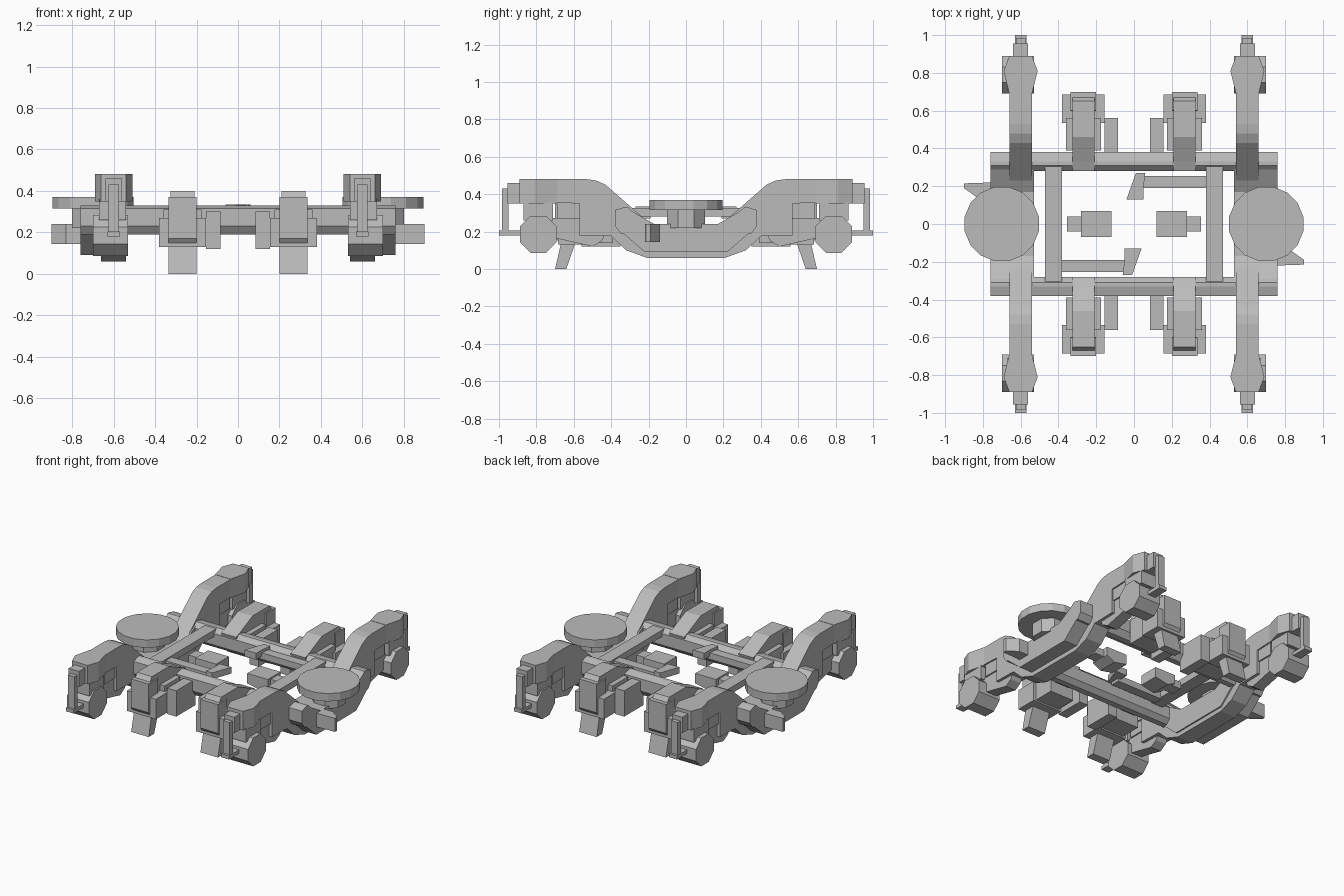
import bpy, bmesh, math
from mathutils import Vector

grey = bpy.data.materials.new("cast steel grey")
grey.diffuse_color = (0.5, 0.5, 0.5, 1)


def prism(name, pts, axis, a, b, sx=1, sy=1):
    """Extrude a 2D outline along an axis; sx/sy mirror the result."""
    bm = bmesh.new()

    def place(p, h):
        u, v = p
        x, y, z = {'x': (h, u, v), 'y': (u, h, v), 'z': (u, v, h)}[axis]
        return Vector((x * sx, y * sy, z))
    lo = [bm.verts.new(place(p, a)) for p in pts]
    hi = [bm.verts.new(place(p, b)) for p in pts]
    n = len(pts)
    bm.faces.new(lo)
    bm.faces.new(hi[::-1])
    for i in range(n):
        bm.faces.new((lo[i], hi[i], hi[(i + 1) % n], lo[(i + 1) % n]))
    bmesh.ops.recalc_face_normals(bm, faces=bm.faces)
    me = bpy.data.meshes.new(name)
    bm.to_mesh(me)
    bm.free()
    me.materials.append(grey)
    ob = bpy.data.objects.new(name, me)
    bpy.context.collection.objects.link(ob)
    return ob


def box(name, x0, x1, y0, y1, z0, z1, sx=1, sy=1):
    return prism(name, [(x0, y0), (x1, y0), (x1, y1), (x0, y1)], 'z', z0, z1, sx, sy)


def ring(n, cx, cy, r, off=0.5):
    return [(cx + r * math.cos((i + off) * math.tau / n),
             cy + r * math.sin((i + off) * math.tau / n)) for i in range(n)]


def both(half):
    """Complete an outline that is symmetric about the first coordinate."""
    return half + [(-u, v) for u, v in reversed(half)]


for sx in (1, -1):
    # swan-neck side frame
    prism("side_frame", both([(0.19, 0.24), (0.43, 0.45), (0.48, 0.473), (0.53, 0.48), (0.85, 0.48),
                              (0.85, 0.36), (0.57, 0.35), (0.57, 0.18), (0.40, 0.175),
                              (0.32, 0.10), (0.21, 0.06)]), 'x', 0.54, 0.66, sx)
    # wide trough under the air spring
    prism("spring_trough", both([(0.17, 0.24), (0.325, 0.33), (0.375, 0.29), (0.37, 0.22),
                                 (0.22, 0.09)]), 'x', 0.53, 0.76, sx)
    # air spring
    prism("air_spring", ring(16, 0.7, 0, 0.2), 'z', 0.315, 0.37, sx)
    prism("air_spring_base", ring(8, 0.7, 0, 0.11), 'z', 0.22, 0.32, sx)
    # longitudinal bar between the cross beams
    box("inner_bar", 0.38, 0.47, -0.31, 0.31, 0.28, 0.325, sx)
    # traction motor blocks in the middle
    prism("centre_block", [(0.12, 0.29), (0.28, 0.29), (0.28, 0.23), (0.22, 0.20), (0.12, 0.22)],
          'y', -0.07, 0.07, sx)
    box("centre_block_stub", 0.28, 0.355, -0.04, 0.04, 0.23, 0.28, sx)
    # parts repeated by half a turn: traction link, wedge and damper bracket
    box("traction_link", 0.03, 0.39, 0.19, 0.255, 0.27, 0.315, sx, sx)
    prism("traction_wedge", [(-0.04, 0.13), (0.05, 0.13), (0.05, 0.19), (0.06, 0.27), (0.01, 0.27)],
          'z', 0.29, 0.335, sx, sx)
    prism("damper_bracket", [(0.75, 0.14), (0.83, 0.14), (0.90, 0.19), (0.90, 0.215), (0.75, 0.22)],
          'z', 0.145, 0.24, sx, -sx)

    for sy in (1, -1):
        # end cap above each axle
        prism("frame_end_cap", [(0.54, 0.69), (0.51, 0.81), (0.54, 0.89), (0.66, 0.89),
                                (0.69, 0.81), (0.66, 0.69)], 'z', 0.35, 0.482, sx, sy)
        # axle box, its spring and control arm
        prism("axle_box", ring(8, 0.79, 0.185, 0.107), 'x', 0.53, 0.70, sx, sy)
        box("axle_spring", 0.54, 0.67, 0.71, 0.87, 0.26, 0.36, sx, sy)
        prism("control_arm", [(0.75, 0.27), (0.57, 0.28), (0.42, 0.21), (0.45, 0.15), (0.50, 0.12),
                              (0.72, 0.17)], 'x', 0.56, 0.64, sx, sy)
        box("arm_stop", 0.55, 0.65, 0.57, 0.69, 0.27, 0.36, sx, sy)
        # damper on the frame end
        box("damper_head", 0.56, 0.64, 0.86, 0.955, 0.35, 0.46, sx, sy)
        box("damper_rod", 0.575, 0.625, 0.95, 0.985, 0.19, 0.43, sx, sy)
        box("damper_foot", 0.57, 0.63, 0.86, 1.0, 0.18, 0.205, sx, sy)
        # brake unit: arm, housing, shoe
        prism("brake_arm", [(0.28, 0.32), (0.33, 0.34), (0.46, 0.40), (0.65, 0.40), (0.67, 0.37),
                            (0.67, 0.26), (0.46, 0.26), (0.36, 0.20), (0.30, 0.22)],
              'x', 0.21, 0.325, sx, sy)
        box("brake_cylinder", 0.175, 0.36, 0.39, 0.56, 0.14, 0.31, sx, sy)
        box("brake_housing", 0.155, 0.38, 0.535, 0.685, 0.13, 0.27, sx, sy)
        prism("brake_shoe", [(0.70, 0.37), (0.70, 0.17), (0.67, 0.13), (0.70, 0.0), (0.64, 0.0),
                             (0.595, 0.13), (0.60, 0.37)], 'x', 0.20, 0.335, sx, sy)
        # small hanger beside the brake
        box("brake_hanger", 0.085, 0.155, 0.35, 0.56, 0.12, 0.30, sx, sy)

# front and rear cross beams
for sy in (1, -1):
    prism("cross_beam", [(0.28, 0.22), (0.28, 0.30), (0.31, 0.33), (0.33, 0.33), (0.38, 0.315),
                         (0.38, 0.23), (0.35, 0.19), (0.31, 0.19)], 'x', -0.76, 0.76, 1, sy)
